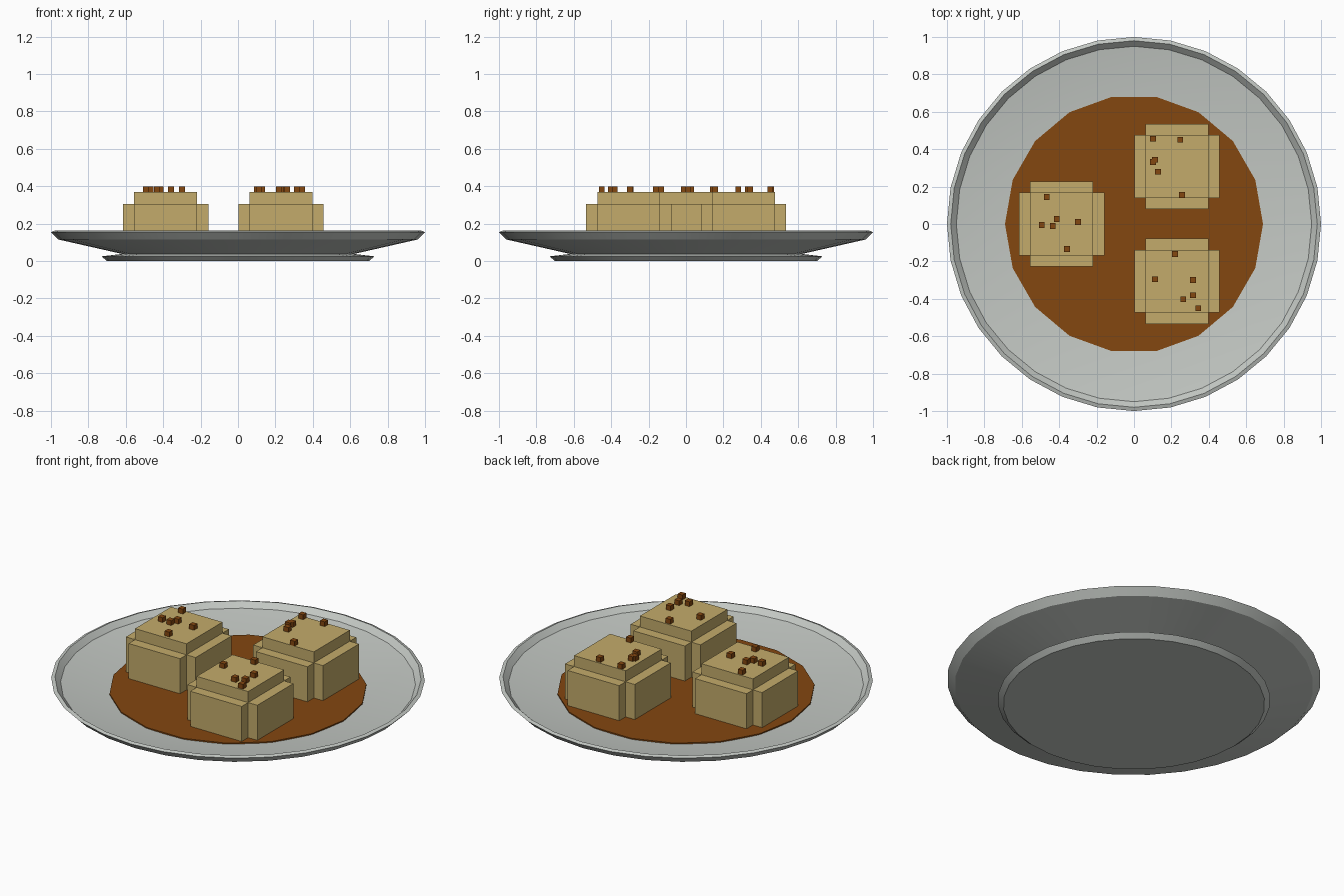
import bpy, bmesh, math

if "Cube" in bpy.data.objects:
    bpy.data.objects.remove(bpy.data.objects["Cube"])


def material(name, rgb):
    m = bpy.data.materials.new(name)
    m.diffuse_color = (*rgb, 1)
    m.use_nodes = True
    m.node_tree.nodes["Principled BSDF"].inputs["Base Color"].default_value = m.diffuse_color
    return m


PLATE = material("plate_grey", (0.55, 0.58, 0.55))
CAKE = material("cake_tan", (0.55, 0.41, 0.145))
BROWN = material("caramel_brown", (0.23, 0.063, 0.005))


def finish(name, bm, mat):
    bmesh.ops.recalc_face_normals(bm, faces=bm.faces)
    me = bpy.data.meshes.new(name)
    bm.to_mesh(me)
    bm.free()
    me.materials.append(mat)
    ob = bpy.data.objects.new(name, me)
    bpy.context.collection.objects.link(ob)
    return ob


def lathe(name, profile, sides, mat):
    """Stack of rings (radius, z), capped at both ends."""
    bm = bmesh.new()
    rings = [[bm.verts.new((r * math.cos(2 * math.pi * i / sides),
                            r * math.sin(2 * math.pi * i / sides), z))
              for i in range(sides)] for r, z in profile]
    for a, b in zip(rings, rings[1:]):
        for i in range(sides):
            j = (i + 1) % sides
            bm.faces.new((a[i], a[j], b[j], b[i]))
    bm.faces.new(rings[0][::-1])
    bm.faces.new(rings[-1])
    return finish(name, bm, mat)


def add_box(bm, lo, hi):
    vs = bmesh.ops.create_cube(bm, size=1)["verts"]
    for v in vs:
        for k in range(3):
            v.co[k] = hi[k] if v.co[k] > 0 else lo[k]


# Plate: foot, underside, rim, inner wall and shallow floor
plate = lathe("plate", [(0.70, 0.0), (0.73, 0.025), (0.62, 0.038), (0.96, 0.115),
                        (1.0, 0.155), (0.98, 0.162), (0.95, 0.132), (0.60, 0.078)],
              32, PLATE)
bpy.ops.object.select_all(action='DESELECT')
plate.select_set(True)
bpy.context.view_layer.objects.active = plate
bpy.ops.object.shade_smooth_by_angle(angle=math.radians(30))

# Flat pool of sauce
lathe("sauce", [(0.69, 0.085), (0.69, 0.098)], 18, BROWN)

# Cakes: three crossing boxes each, with crumbs given as offsets from the centre
L, S, BASE = 0.228, 0.168, 0.09
cakes = {
    "left": ((-0.387, 0.0), [(-0.08, 0.145), (-0.026, 0.027), (-0.106, -0.005),
                             (-0.047, -0.01), (0.087, 0.011), (0.028, -0.134)]),
    "back": ((0.23, 0.307), [(-0.128, 0.149), (0.017, 0.143), (-0.117, 0.036),
                             (-0.128, 0.025), (-0.101, -0.028), (0.027, -0.152)]),
    "front": ((0.23, -0.306), [(-0.01, 0.145), (-0.117, 0.011), (0.086, 0.006),
                               (0.086, -0.075), (0.033, -0.096), (0.113, -0.144)]),
}
for side, ((cx, cy), crumbs) in cakes.items():
    bm = bmesh.new()
    for hx, hy, top in ((L, S, 0.305), (S, L, 0.305), (S, S, 0.37)):
        add_box(bm, (cx - hx, cy - hy, BASE), (cx + hx, cy + hy, top))
    finish(side + "_cake", bm, CAKE)

    bm = bmesh.new()
    h = 0.0155
    for dx, dy in crumbs:
        x, y = cx + dx, cy + dy
        add_box(bm, (x - h, y - h, 0.368), (x + h, y + h, 0.398))
    finish(side + "_crumbs", bm, BROWN)
